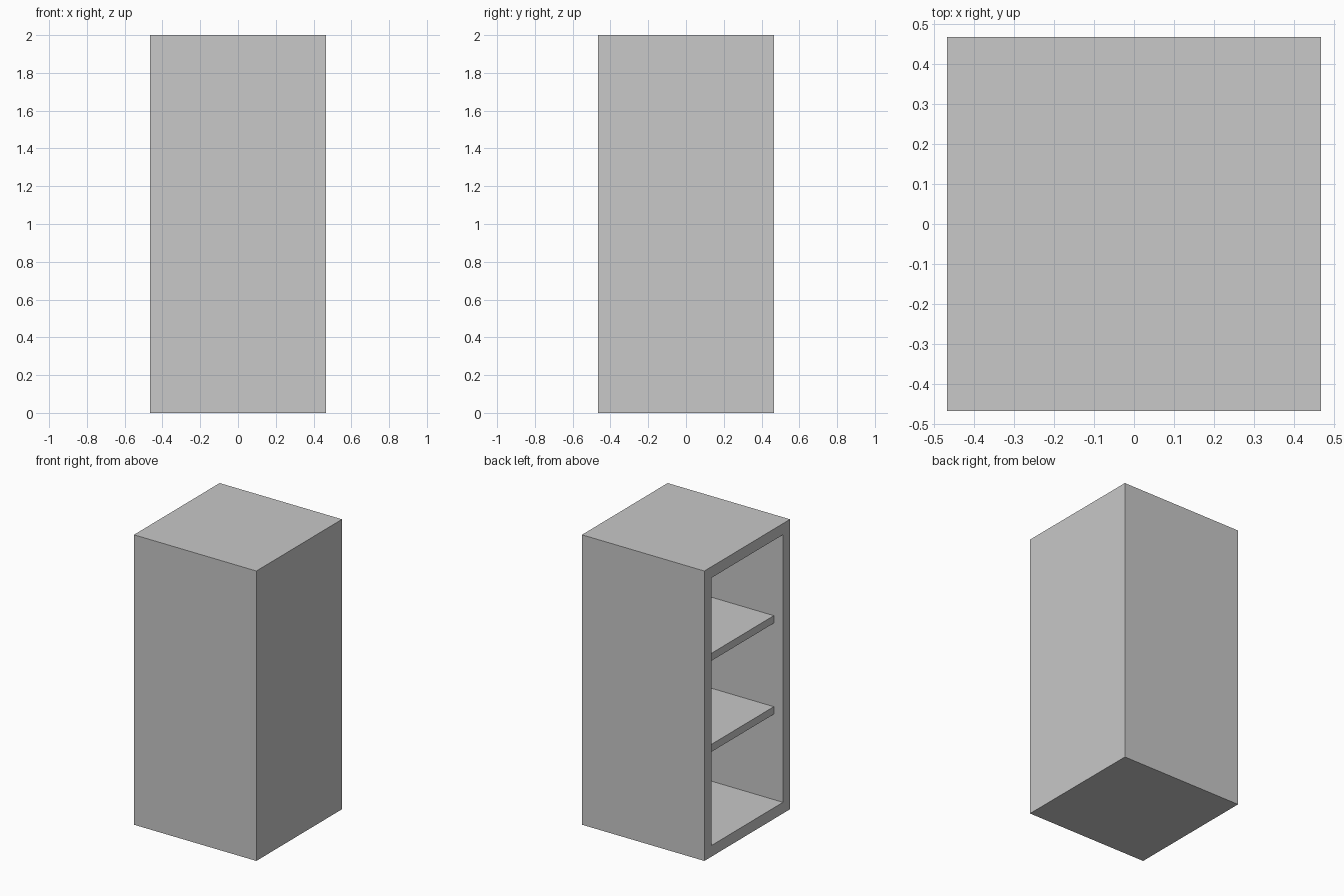
import bpy
import bmesh

cube = bpy.data.objects.get("Cube")
if cube:
    bpy.data.objects.remove(cube, do_unlink=True)

# Overall sizes
HALF = 0.467        # half of the square footprint
HEIGHT = 2.0
WALL = 0.077        # panel thickness
SHELF = 0.052       # shelf thickness
RECESS = 0.07       # shelf set back from the opening
INNER = HALF - WALL

# Plain grey paint
grey = bpy.data.materials.new("light_grey")
grey.use_nodes = True
grey.diffuse_color = (0.58, 0.58, 0.58, 1)
grey.node_tree.nodes["Principled BSDF"].inputs["Base Color"].default_value = (0.58, 0.58, 0.58, 1)


def finish(bm, name):
    bmesh.ops.recalc_face_normals(bm, faces=bm.faces)
    mesh = bpy.data.meshes.new(name)
    bm.to_mesh(mesh)
    bm.free()
    mesh.materials.append(grey)
    obj = bpy.data.objects.new(name, mesh)
    bpy.context.collection.objects.link(obj)
    return obj


def box(low, high):
    bm = bmesh.new()
    bmesh.ops.create_cube(bm, size=1)
    for v in bm.verts:
        v.co = [high[i] if v.co[i] > 0 else low[i] for i in range(3)]
    return bm


# Cabinet body: a box with its -x face inset and pushed in to form the cavity
bm = box((-HALF, -HALF, 0), (HALF, HALF, HEIGHT))
opening = min(bm.faces, key=lambda f: f.calc_center_median().x)
bmesh.ops.inset_region(bm, faces=[opening], thickness=WALL, use_even_offset=True)
cavity = bmesh.ops.extrude_discrete_faces(bm, faces=[opening])["faces"][0]
for v in cavity.verts:
    v.co.x = INNER
finish(bm, "cabinet_body")

# Two shelves set back from the opening
for name, top in (("lower_shelf", 0.718), ("upper_shelf", 1.346)):
    finish(box((-HALF + RECESS, -INNER, top - SHELF), (INNER, INNER, top)), name)
